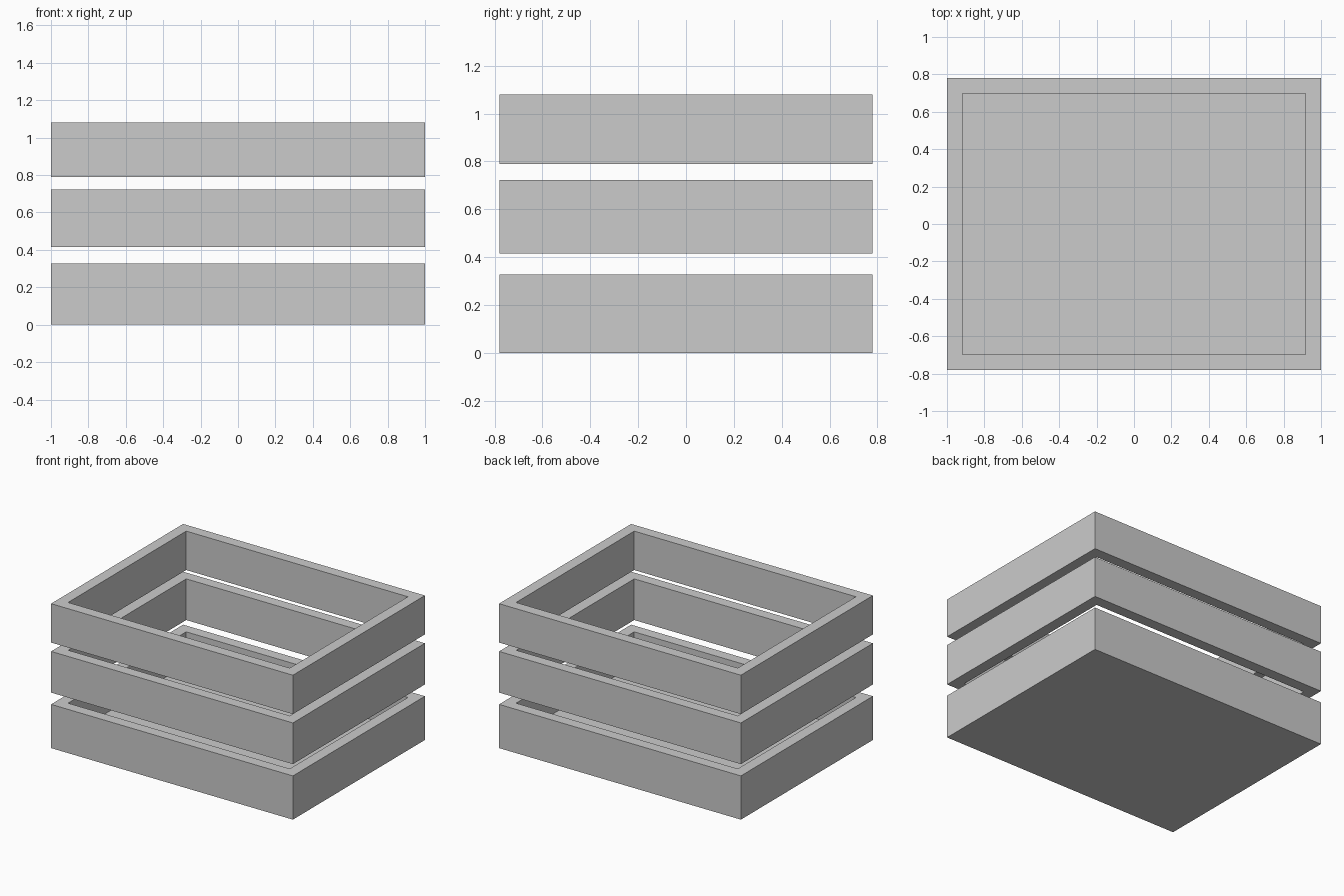
import bpy
import bmesh

if "Cube" in bpy.data.objects:
    bpy.data.objects.remove(bpy.data.objects["Cube"])

OUT_X, OUT_Y = 1.0, 0.78      # outer half sizes
IN_X, IN_Y = 0.917, 0.698     # inner half sizes
FLOOR = 0.08


def band(name, z0, z1, floor=None):
    """Rectangular ring; with a floor height it becomes an open tray."""
    bm = bmesh.new()

    def loop(hx, hy, z):
        return [bm.verts.new((sx * hx, sy * hy, z))
                for sx, sy in ((-1, -1), (1, -1), (1, 1), (-1, 1))]

    inner_z = z0 if floor is None else floor
    loops = [loop(OUT_X, OUT_Y, z0), loop(OUT_X, OUT_Y, z1),
             loop(IN_X, IN_Y, z1), loop(IN_X, IN_Y, inner_z)]
    pairs = list(zip(loops, loops[1:]))
    if floor is None:
        pairs.append((loops[3], loops[0]))
    else:
        bm.faces.new(loops[0][::-1])
        bm.faces.new(loops[3])
    for a, b in pairs:
        for i in range(4):
            j = (i + 1) % 4
            bm.faces.new((a[i], a[j], b[j], b[i]))
    bmesh.ops.recalc_face_normals(bm, faces=bm.faces)
    mesh = bpy.data.meshes.new(name)
    bm.to_mesh(mesh)
    bm.free()
    obj = bpy.data.objects.new(name, mesh)
    bpy.context.collection.objects.link(obj)
    return obj


# Crate: floored tray at the bottom, two open slat rings above
band("bottom_tray", 0.0, 0.327, floor=FLOOR)
band("middle_slats", 0.415, 0.723)
band("top_slats", 0.789, 1.08)
